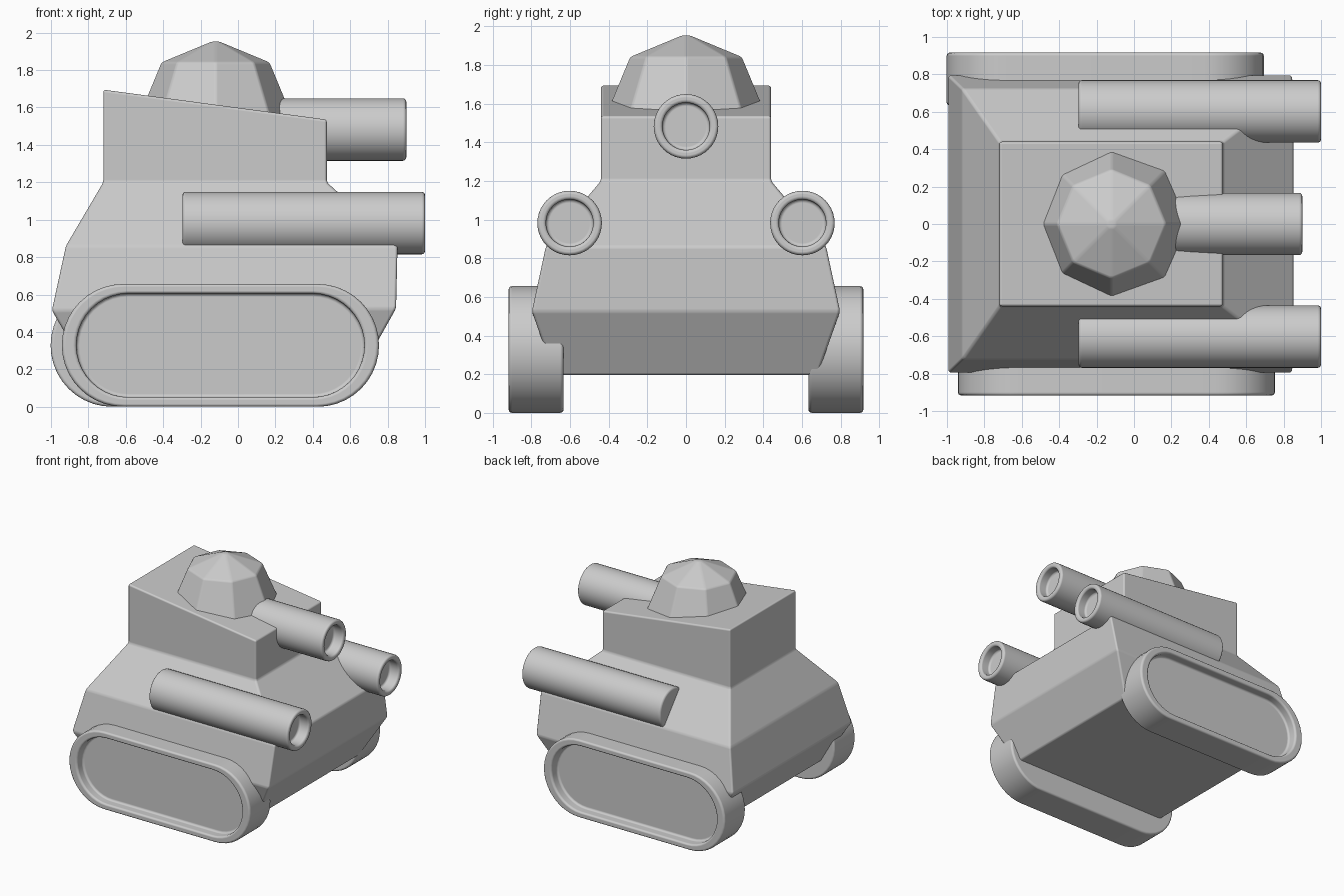
import bpy, bmesh
from math import sin, cos, pi, radians

default = bpy.data.objects.get("Cube")
if default:
    bpy.data.objects.remove(default, do_unlink=True)

# Single grey paint
GREY = (0.6, 0.6, 0.6, 1.0)
paint = bpy.data.materials.new("plain grey")
paint.use_nodes = True
paint.diffuse_color = GREY
paint.node_tree.nodes["Principled BSDF"].inputs["Base Color"].default_value = GREY


def finish(name, bm, bevel, angle):
    """Turn a bmesh into an object with softly rounded edges."""
    bmesh.ops.recalc_face_normals(bm, faces=bm.faces)
    for face in bm.faces:
        face.smooth = True
    mesh = bpy.data.meshes.new(name)
    bm.to_mesh(mesh)
    bm.free()
    mesh.materials.append(paint)
    obj = bpy.data.objects.new(name, mesh)
    bpy.context.collection.objects.link(obj)
    mod = obj.modifiers.new("rounded edges", "BEVEL")
    mod.width = bevel
    mod.segments = 3
    mod.limit_method = "ANGLE"
    mod.angle_limit = radians(angle)
    mod.harden_normals = True


def loft(name, rings, bevel, angle=30):
    """Skin a stack of equal-length rings and cap both ends."""
    bm = bmesh.new()
    loops = [[bm.verts.new(p) for p in ring] for ring in rings]
    n = len(loops[0])
    for a, b in zip(loops, loops[1:]):
        for i in range(n):
            j = (i + 1) % n
            bm.faces.new((a[i], a[j], b[j], b[i]))
    bm.faces.new(loops[0])
    bm.faces.new(loops[-1])
    finish(name, bm, bevel, angle)


# Hull: rectangular sections from the belly to the sloping roof
def section(back, front, half, z_back, z_front):
    return [(back, -half, z_back), (front, -half, z_front),
            (front, half, z_front), (back, half, z_back)]


loft("hull", [
    section(-0.81, 0.66, 0.68, 0.195, 0.195),
    section(-0.995, 0.845, 0.797, 0.515, 0.525),
    section(-0.92, 0.853, 0.725, 0.86, 0.86),
    section(-0.72, 0.475, 0.44, 1.2, 1.2),
    section(-0.72, 0.475, 0.44, 1.695, 1.535),
], 0.014, angle=8)


# Gun barrels with a bore at the muzzle
def barrel(name, back, front, y, z, radius=0.167, bore=0.122, depth=0.09):
    def circle(x, r):
        return [(x, y + r * cos(a), z + r * sin(a))
                for a in (2 * pi * i / 40 for i in range(40))]
    loft(name, [circle(back, radius), circle(front, radius),
                circle(front, bore), circle(front - depth, bore)], 0.018)


barrel("turret_barrel", 0.0, 0.9, 0, 1.482)
for side, label in ((1, "left"), (-1, "right")):
    barrel(label + "_barrel", -0.297, 1.0, side * 0.602, 0.982)


# Tracks: rounded-end slabs with a deeply recessed outer panel
def stadium(mid_x, y, half_length, radius, steps=20):
    points = []
    for end, start in ((1, -pi / 2), (-1, pi / 2)):
        for i in range(steps + 1):
            a = start + pi * i / steps
            points.append((mid_x + end * (half_length - radius) + radius * cos(a),
                           y, 0.328 + radius * sin(a)))
    return points


for side, label, mid in ((1, "left", -0.154), (-1, "right", -0.094)):
    loft(label + "_track", [
        stadium(mid, side * 0.633, 0.848, 0.328),
        stadium(mid, side * 0.917, 0.848, 0.328),
        stadium(mid, side * 0.917, 0.77, 0.277),
        stadium(mid, side * 0.837, 0.77, 0.277),
    ], 0.018)

# Faceted turret dome, half sunk into the roof
bm = bmesh.new()
bmesh.ops.create_uvsphere(bm, u_segments=8, v_segments=4, radius=0.412)
bmesh.ops.translate(bm, verts=bm.verts, vec=(-0.12, 0, 1.55))
finish("turret_dome", bm, 0.012, angle=12)
